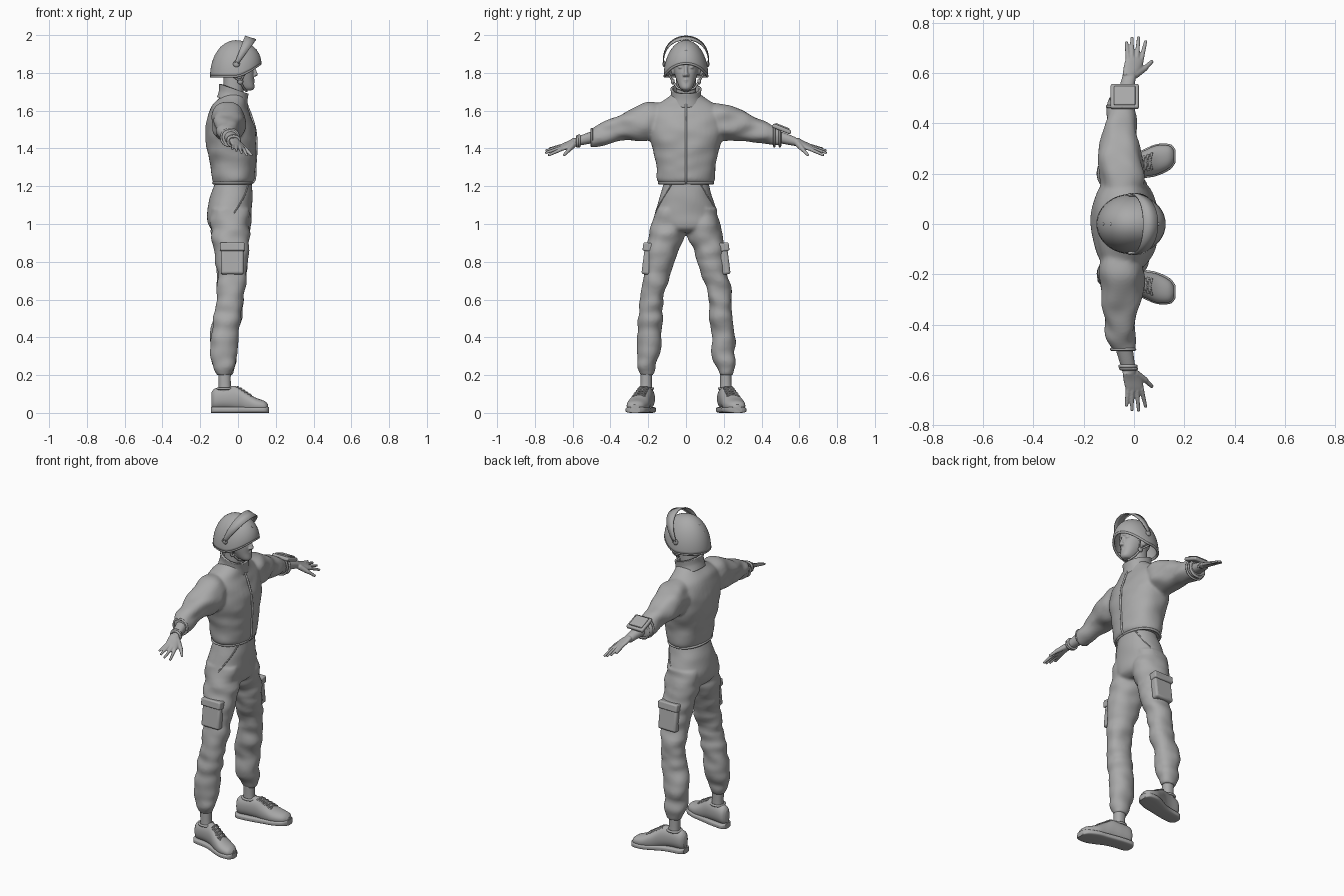
import bpy, bmesh
from math import sin, cos, pi, radians
from mathutils import Vector, Matrix, noise

cube = bpy.data.objects.get("Cube")
if cube:
    bpy.data.objects.remove(cube)

grey = bpy.data.materials.new("plain_grey")
grey.use_nodes = True
tone = (0.4, 0.4, 0.4, 1)
grey.diffuse_color = tone
grey.node_tree.nodes["Principled BSDF"].inputs["Base Color"].default_value = tone


def link(name, data):
    ob = bpy.data.objects.new(name, data)
    bpy.context.scene.collection.objects.link(ob)
    data.materials.append(grey)
    return ob


def finish(name, bm, voxel=0, smooth=4, thick=0, bevel=0):
    """Turn a bmesh into a smooth object, optionally fused into one skin."""
    bmesh.ops.recalc_face_normals(bm, faces=bm.faces)
    me = bpy.data.meshes.new(name)
    bm.to_mesh(me)
    bm.free()
    me.shade_smooth()
    me.set_sharp_from_angle(angle=radians(40))
    ob = link(name, me)
    if voxel:
        mod = ob.modifiers.new("Fuse", 'REMESH')
        mod.mode = 'VOXEL'
        mod.voxel_size = voxel
        mod.use_smooth_shade = True
        mod = ob.modifiers.new("Relax", 'SMOOTH')
        mod.iterations = smooth
    if thick:
        mod = ob.modifiers.new("Thickness", 'SOLIDIFY')
        mod.thickness = thick
        mod.offset = 0
    if bevel:
        mod = ob.modifiers.new("Bevel", 'BEVEL')
        mod.width = bevel
        mod.segments = 3
    return ob


def at(rows, f):
    """Catmull-Rom blend of section rows at fractional index f."""
    i = min(int(f), len(rows) - 2)
    t = f - i
    a, b, c, d = (rows[max(0, min(len(rows) - 1, i + k))] for k in (-1, 0, 1, 2))
    return [q + t * (r - p + t * (2 * p - 5 * q + 4 * r - s + t * (3 * (q - r) + s - p))) / 2
            for p, q, r, s in zip(a, b, c, d)]


def on_section(rows, f, ang, axis, side=1, power=2.2, grow=0.0):
    """Point on a lofted surface; rows hold position, centre pair, radius pair."""
    t, c, d, a, b = at(rows, f)
    bend = lambda v: abs(v) ** (2 / power) * (1 if v > 0 else -1)
    u, v = c + (a + grow) * bend(cos(ang)), d + (b + grow) * bend(sin(ang))
    x, y, z = {'x': (t, u, v), 'y': (u, t, v), 'z': (u, v, t)}[axis]
    return Vector((x, y * side, z))


def loft(bm, rows, axis, side=1, power=2.2, folds=0.0, floor=0.0, cap=True, n=40, steps=6):
    rings = []
    for k in range((len(rows) - 1) * steps + 1):
        ring = []
        for j in range(n):
            p = on_section(rows, k / steps, 2 * pi * j / n, axis, side, power)
            if folds:
                wave = noise.noise(Vector((p.x * 9, p.y * 9, p.z * 17)))
                p = on_section(rows, k / steps, 2 * pi * j / n, axis, side, power, folds * wave)
            p.z = max(p.z, floor)
            ring.append(bm.verts.new(p))
        rings.append(ring)
    for r, s in zip(rings, rings[1:]):
        for j in range(n):
            bm.faces.new((r[j - 1], r[j], s[j], s[j - 1]))
    if cap:
        bm.faces.new(rings[0])
        bm.faces.new(rings[-1])


def ball(bm, pos, r, scale=(1, 1, 1)):
    m = Matrix.Translation(pos) @ Matrix.Diagonal((*scale, 1))
    bmesh.ops.create_uvsphere(bm, u_segments=16, v_segments=10, radius=r, matrix=m)


def limb(bm, p, q, r1, r2):
    """Tapered capsule made from overlapping balls."""
    p, q = Vector(p), Vector(q)
    for k in range(9):
        ball(bm, p.lerp(q, k / 8), r1 + (r2 - r1) * k / 8)


def tube(name, pts, r, closed=False):
    cu = bpy.data.curves.new(name, 'CURVE')
    cu.dimensions = '3D'
    cu.bevel_depth = r
    cu.bevel_resolution = 2
    sp = cu.splines.new('POLY')
    sp.points.add(len(pts) - 1)
    for s, p in zip(sp.points, pts):
        s.co = (*p, 1)
    sp.use_cyclic_u = closed
    return link(name, cu)


def box(name, pos, size, tilt, bevel):
    bm = bmesh.new()
    m = Matrix.Translation(pos) @ Matrix.Rotation(tilt, 4, 'X') @ Matrix.Diagonal((*size, 1))
    bmesh.ops.create_cube(bm, size=1, matrix=m)
    return finish(name, bm, bevel=bevel)


SIDES = (("left", 1), ("right", -1))

# Jacket: torso and sleeves fused together
torso = [(1.215, -.03, 0, .1, .142), (1.24, -.025, 0, .113, .152), (1.32, -.03, 0, .122, .157),
         (1.42, -.035, 0, .132, .183), (1.5, -.04, 0, .13, .203), (1.57, -.045, 0, .115, .2),
         (1.62, -.045, 0, .095, .17), (1.66, -.035, 0, .073, .11), (1.69, -.025, 0, .06, .07)]
sleeve = [(.1, -.05, 1.55, .07, .085), (.2, -.05, 1.54, .09, .1), (.3, -.055, 1.526, .077, .082),
          (.38, -.055, 1.5, .066, .069), (.455, -.05, 1.472, .056, .056), (.505, -.042, 1.457, .045, .043)]
bm = bmesh.new()
loft(bm, torso, 'z', folds=.008)
for _, s in SIDES:
    loft(bm, sleeve, 'y', s, folds=.018)
finish("jacket", bm, voxel=.008, smooth=5)
tube("jacket_zip", [on_section(torso, k / 5, 0, 'z', grow=.001) for k in range(1, 41)], .006)
tube("jacket_hem", [on_section(torso, .15, pi * k / 20, 'z') for k in range(40)], .007, True)
for label, s in SIDES:
    tube(label + "_cuff", [on_section(sleeve, 4.8, pi * k / 12, 'y', s) for k in range(24)], .006, True)

# Stand-up collar, sloping down to the front
bm = bmesh.new()
loft(bm, [(1.64, -.03, 0, .075, .082), (1.68, -.025, 0, .07, .074), (1.715, -.022, 0, .072, .076)],
     'z', cap=False)
for v in bm.verts:
    v.co.z -= .35 * (v.co.x + .02)
finish("collar", bm, thick=.012)

# Trousers: pelvis and legs fused together
pelvis = [(1.24, -.02, 0, .092, .113), (1.15, -.035, 0, .111, .137), (1.05, -.047, 0, .118, .162),
          (.98, -.042, 0, .107, .14), (.955, -.04, 0, .07, .08)]
leg = [(1.08, -.045, .085, .1, .075), (.95, -.04, .1, .102, .092), (.85, -.035, .126, .09, .083),
       (.72, -.033, .155, .078, .07), (.6, -.04, .182, .07, .06), (.5, -.055, .188, .074, .06),
       (.4, -.072, .197, .073, .062), (.3, -.075, .202, .066, .06), (.25, -.073, .208, .057, .052),
       (.2, -.072, .21, .043, .037)]
bm = bmesh.new()
loft(bm, pelvis, 'z', folds=.004)
for _, s in SIDES:
    loft(bm, leg, 'z', s, folds=.014)
finish("trousers", bm, voxel=.008, smooth=5)

# Shoe sections, heel to toe
shoe = [(-.14, .203, .07, .02, .04), (-.12, .203, .075, .038, .055), (-.06, .21, .08, .041, .06),
        (-.01, .222, .077, .044, .064), (.04, .24, .056, .052, .056), (.09, .255, .042, .057, .04),
        (.14, .267, .035, .044, .028), (.16, .27, .03, .02, .015)]
sole = [(t + .03 * t, c, .016, a + .006, .016) for t, c, d, a, b in shoe]
ankle = [(.09, -.068, .212, .036, .033), (.15, -.07, .211, .032, .03), (.23, -.072, .21, .034, .03)]

for label, s in SIDES:
    # Trouser pockets, flaps and seams
    box(label + "_cargo_pocket", (-.03, s * .204, .81), (.12, .045, .155), s * .13, .012)
    box(label + "_pocket_flap", (-.03, s * .2, .878), (.13, .056, .045), s * .13, .008)
    tube(label + "_hip_seam", [on_section(pelvis, .3 + k / 7, .6 + k * .07, 'z', s) for k in range(13)], .004)
    # Shoe, sole, ankle and laces
    bm = bmesh.new()
    loft(bm, ankle, 'z', s)
    finish(label + "_sock", bm)
    bm = bmesh.new()
    loft(bm, shoe, 'x', s, floor=.012)
    finish(label + "_shoe", bm)
    bm = bmesh.new()
    loft(bm, sole, 'x', s, power=4)
    finish(label + "_sole", bm)
    tube(label + "_shoe_opening", [on_section(ankle, .7, pi * k / 12, 'z', s, grow=.005) for k in range(24)], .007, True)
    for i in range(5):
        for way in (-1, 1):
            tube(label + "_lace", [on_section(shoe, 3.2 + i * .32 + way * (k - 3) * .05, pi * (.32 + k * .06), 'x',
                                              s, grow=.002) for k in range(7)], .004)

# Forearms and hands: thumb side points forward and down
forearm = [(.47, -.045, 1.467, .037, .035), (.56, -.025, 1.442, .029, .026), (.59, -.018, 1.432, .028, .021),
           (.62, -.006, 1.42, .036, .017), (.65, .002, 1.411, .037, .014), (.665, .004, 1.407, .03, .011)]
fingers = [(-.024, .655, -.03, .72), (-.008, .665, -.008, .738), (.012, .665, .018, .74), (.03, .658, .046, .725)]
for label, s in SIDES:
    bm = bmesh.new()
    loft(bm, forearm, 'y', s)
    for v in bm.verts:
        if abs(v.co.y) > .59:
            v.co.z -= .35 * (v.co.x + .005)
    for x, y, tx, ty in fingers:
        limb(bm, (x, s * y, 1.407 - .35 * x), (tx, s * ty, 1.386 - .45 * tx), .0105, .0075)
    limb(bm, (.005, s * .595, 1.422), (.044, s * .62, 1.392), .017, .012)
    limb(bm, (.044, s * .62, 1.392), (.07, s * .645, 1.366), .011, .008)
    finish(label + "_hand", bm, voxel=.004, smooth=3)

# Right wristband, left forearm pad with straps
for f in (1.1, 1.35):
    tube("wristband", [on_section(forearm, f, pi * k / 12, 'y', -1, grow=.003) for k in range(24)], .007, True)
box("forearm_pad", (-.037, .507, 1.503), (.112, .105, .022), -.38, .008)
box("pad_cover", (-.037, .51, 1.515), (.085, .08, .012), -.38, .004)
for f in (4.2, 4.75):
    tube("pad_strap", [on_section(sleeve, f, pi * k / 12, 'y', grow=.004) for k in range(24)], .006, True)

# Head and neck
bm = bmesh.new()
loft(bm, [(1.62, -.035, 0, .055, .058), (1.7, -.025, 0, .053, .054), (1.8, -.02, 0, .056, .054)], 'z')
loft(bm, [(1.708, .05, 0, .025, .02), (1.722, .044, 0, .043, .034), (1.76, .022, 0, .062, .05),
          (1.8, .0, 0, .084, .062), (1.83, -.01, 0, .089, .067), (1.86, -.01, 0, .097, .07),
          (1.92, -.02, 0, .08, .062)], 'z')
limb(bm, (.078, 0, 1.84), (.094, 0, 1.792), .008, .011)
for _, s in SIDES:
    ball(bm, (.088, s * .01, 1.788), .008)
    ball(bm, (.07, s * .028, 1.829), .011, (1, 1.2, .7))
    limb(bm, (.083, s * .012, 1.849), (.068, s * .043, 1.85), .007, .006)
    limb(bm, (.083, 0, 1.762), (.075, s * .02, 1.761), .007, .004)
    limb(bm, (.081, 0, 1.752), (.075, s * .016, 1.753), .007, .004)
    ball(bm, (-.015, s * .068, 1.815), .028, (.7, .4, 1))
finish("head", bm, voxel=.004, smooth=3)


# Helmet shell with raised brow and lower sides
def shell(s, ang, grow=0.0):
    rim = 1.782 + .068 * max(0, cos(ang)) ** 1.5
    r = sin(s * pi / 2)
    return Vector((-.012 + (.131 + grow) * r * cos(ang), (.113 + grow) * r * sin(ang),
                   rim + (1.968 + grow - rim) * cos(s * pi / 2)))


bm = bmesh.new()
N = 48
crown = bm.verts.new(shell(0, pi / 2))
last = None
for i in range(1, 17):
    ring = [bm.verts.new(shell(i / 16, 2 * pi * j / N)) for j in range(N)]
    for j in range(N):
        bm.faces.new((last[j - 1], last[j], ring[j], ring[j - 1]) if last else (crown, ring[j], ring[j - 1]))
    last = ring
finish("helmet", bm, thick=.01)
tube("helmet_rim", [shell(1, 2 * pi * j / N) for j in range(N)], .007, True)
bm = bmesh.new()
for ang in (0, pi):
    ball(bm, shell(.6, ang), .007)
ball(bm, shell(.4, pi), .007)
finish("helmet_rivets", bm)

# Raised visor arching over the helmet from two pivots
bm = bmesh.new()
last = None
for k in range(41):
    t = pi * k / 40
    lift = sin(t) ** .8
    mid = Vector((-.008 + .074 * lift, .12 * cos(t), 1.85 + .135 * lift))
    half = Vector((.95, 0, -.3)) * (.01 + .021 * lift)
    pair = [bm.verts.new(mid - half), bm.verts.new(mid + half)]
    if last:
        bm.faces.new((*last, pair[1], pair[0]))
    last = pair
finish("visor", bm, thick=.006)
for label, s in SIDES:
    bm = bmesh.new()
    ball(bm, (-.008, s * .116, 1.848), .018, (1, .45, 1))
    finish(label + "_visor_pivot", bm)
    # Chin straps
    for x in (-.04, .035):
        tube(label + "_chin_strap", [(x, s * .092, 1.795), (.012, s * .07, 1.755), (.03, s * .045, 1.72),
                                     (.045, 0, 1.703)], .006)
    bm = bmesh.new()
    ball(bm, (.012, s * .07, 1.755), .016, (1, .6, 1))
    finish(label + "_strap_buckle", bm)
